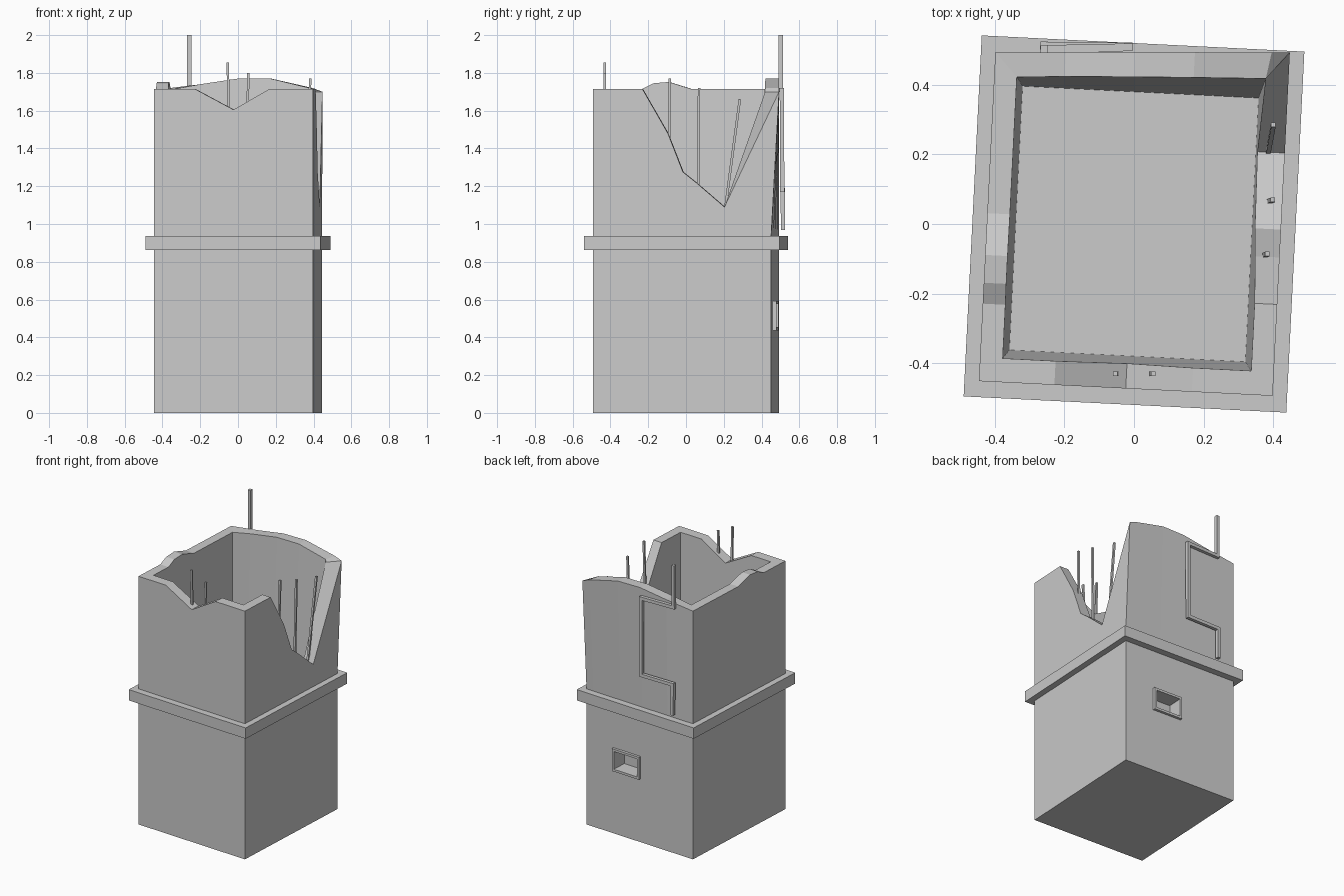
import bpy, bmesh, math
from mathutils import Vector, Matrix

if "Cube" in bpy.data.objects:
    bpy.data.objects.remove(bpy.data.objects["Cube"])

ROT = Matrix.Rotation(math.radians(-2.87), 4, 'Z')   # whole tower is slightly turned
HX, HY = 0.422, 0.4725        # outer half sizes of the shaft
IX, IY = 0.357, 0.404         # inner half sizes at the rim
FX, FY = 0.339, 0.379         # inner half sizes at the floor
FLOOR, MID, RIM = 0.90, 0.94, 1.715
FLARE = 0.042                 # back right corner leans outwards at the top


def finish(name, bm, turned=True):
    bmesh.ops.recalc_face_normals(bm, faces=bm.faces[:])
    me = bpy.data.meshes.new(name)
    bm.to_mesh(me)
    bm.free()
    ob = bpy.data.objects.new(name, me)
    bpy.context.collection.objects.link(ob)
    if turned:
        me.transform(ROT)
    return ob


def add_box(bm, centre, size):
    m = Matrix.Translation(centre) @ Matrix.Diagonal((*size, 1))
    bmesh.ops.create_cube(bm, size=1, matrix=m)


def add_beam(bm, a, b, w, extend=0.0):
    a, b = Vector(a), Vector(b)
    d = (b - a).normalized()
    side = Vector((0, 1, 0)) if abs(d.y) < 0.9 else Vector((1, 0, 0))
    u = side.cross(d).normalized()
    v = d.cross(u)
    rot = Matrix((u, v, d)).transposed().to_4x4()
    m = Matrix.Translation((a + b) / 2) @ rot @ Matrix.Diagonal((w, w, (b - a).length + 2 * extend, 1))
    bmesh.ops.create_cube(bm, size=1, matrix=m)


def clamp(v, lim):
    return max(-lim, min(lim, v))


# Broken rim outline, side by side: (position along side, height)
front = [(-HX, 1.715), (-0.205, 1.715), (0.0, 1.605), (0.19, 1.715)]
right = [(-HY, 1.715), (-0.21, 1.715), (-0.075, 1.48), (0.005, 1.275), (0.08, 1.215), (0.225, 1.09)]
back = [(HX, 1.70), (0.37, 1.72), (0.15, 1.77), (-0.02, 1.77), (-0.22, 1.74)]
left = [(HY, 1.715), (0.01, 1.715), (-0.11, 1.752), (-0.19, 1.745), (-0.25, 1.715)]
rim = [(x, -HY, z) for x, z in front] + [(HX, y, z) for y, z in right]
rim += [(x, HY, z) for x, z in back] + [(-HX, y, z) for y, z in left]

# Hollow shaft lofted through rings that share the rim's plan points
bm = bmesh.new()
rings = [[] for _ in range(5)]
for x, y, z in rim:
    fl = FLARE * (x + HX) / (2 * HX) if y >= HY - 1e-6 else 0.0
    t = (z - FLOOR) / (RIM - FLOOR)
    ix, iy = FX + (IX - FX) * t, FY + (IY - FY) * t
    pts = [(x, y, 0), (x, y, MID), (x, y + fl, z),
           (clamp(x, ix), clamp(y, iy) + fl * 0.8, z),
           (clamp(x, FX), clamp(y, FY), FLOOR)]
    for ring, p in zip(rings, pts):
        ring.append(bm.verts.new(p))
n = len(rim)
for lo, hi in zip(rings, rings[1:]):
    for i in range(n):
        j = (i + 1) % n
        bm.faces.new((lo[i], lo[j], hi[j], hi[i]))
bm.faces.new(rings[0])
bm.faces.new(rings[-1])
bmesh.ops.remove_doubles(bm, verts=bm.verts[:], dist=1e-5)
shaft = finish("tower_shaft", bm)

# Window recess cut into the back
WX, WZ, WW, WH, FR = 0.10, 0.515, 0.215, 0.155, 0.016
bm = bmesh.new()
add_box(bm, (WX, HY, WZ), (WW - 2 * FR, 0.18, WH - 2 * FR))
cutter = finish("window_cutter", bm)
cutter.hide_render = True
mod = shaft.modifiers.new("window", 'BOOLEAN')
mod.operation, mod.solver, mod.object = 'DIFFERENCE', 'EXACT', cutter
bpy.context.view_layer.objects.active = shaft
bpy.ops.object.modifier_apply(modifier=mod.name)
bpy.data.objects.remove(cutter)

# Window frame
bm = bmesh.new()
for s in (-1, 1):
    add_box(bm, (WX + s * (WW - FR) / 2, HY + 0.005, WZ), (FR, 0.026, WH))
    add_box(bm, (WX, HY + 0.005, WZ + s * (WH - FR) / 2), (WW - 2 * FR, 0.026, FR))
finish("window_frame", bm)

# Ledge band around the middle
bm = bmesh.new()
BX, BY, Z0, Z1 = 0.4635, 0.5185, 0.862, 0.937
loops = []
for hx, hy, z in ((HX - 0.01, HY - 0.01, Z0), (BX, BY, Z0), (BX, BY, Z1), (HX - 0.01, HY - 0.01, Z1)):
    loops.append([bm.verts.new((sx * hx, sy * hy, z)) for sx, sy in ((-1, -1), (1, -1), (1, 1), (-1, 1))])
for k in range(4):
    a, b = loops[k], loops[(k + 1) % 4]
    for i in range(4):
        j = (i + 1) % 4
        bm.faces.new((a[i], a[j], b[j], b[i]))
finish("ledge_band", bm)

# Square pipe zigzagging up the back
bm = bmesh.new()
W = 0.022
path = [(-0.258, 0.502, 2.0 - W / 2), (-0.258, 0.502, 1.71), (-0.016, 0.507, 1.71),
        (-0.016, 0.510, 1.18), (-0.258, 0.512, 1.18), (-0.258, 0.513, 0.98)]
for a, b in zip(path, path[1:]):
    add_beam(bm, a, b, W, W / 2)
finish("back_pipe", bm, False)

# Bare reinforcing rods in the broken notches
bars = [((-0.05, -0.43, 1.56), (-0.054, -0.43, 1.855)),
        ((0.05, -0.43, 1.58), (0.055, -0.43, 1.80)),
        ((0.375, -0.09, 1.42), (0.382, -0.086, 1.77)),
        ((0.388, 0.065, 1.16), (0.398, 0.069, 1.72)),
        ((0.385, 0.205, 1.06), (0.40, 0.285, 1.66))]
bm = bmesh.new()
for a, b in bars:
    add_beam(bm, a, b, 0.013)
finish("reinforcing_rods", bm, False)
